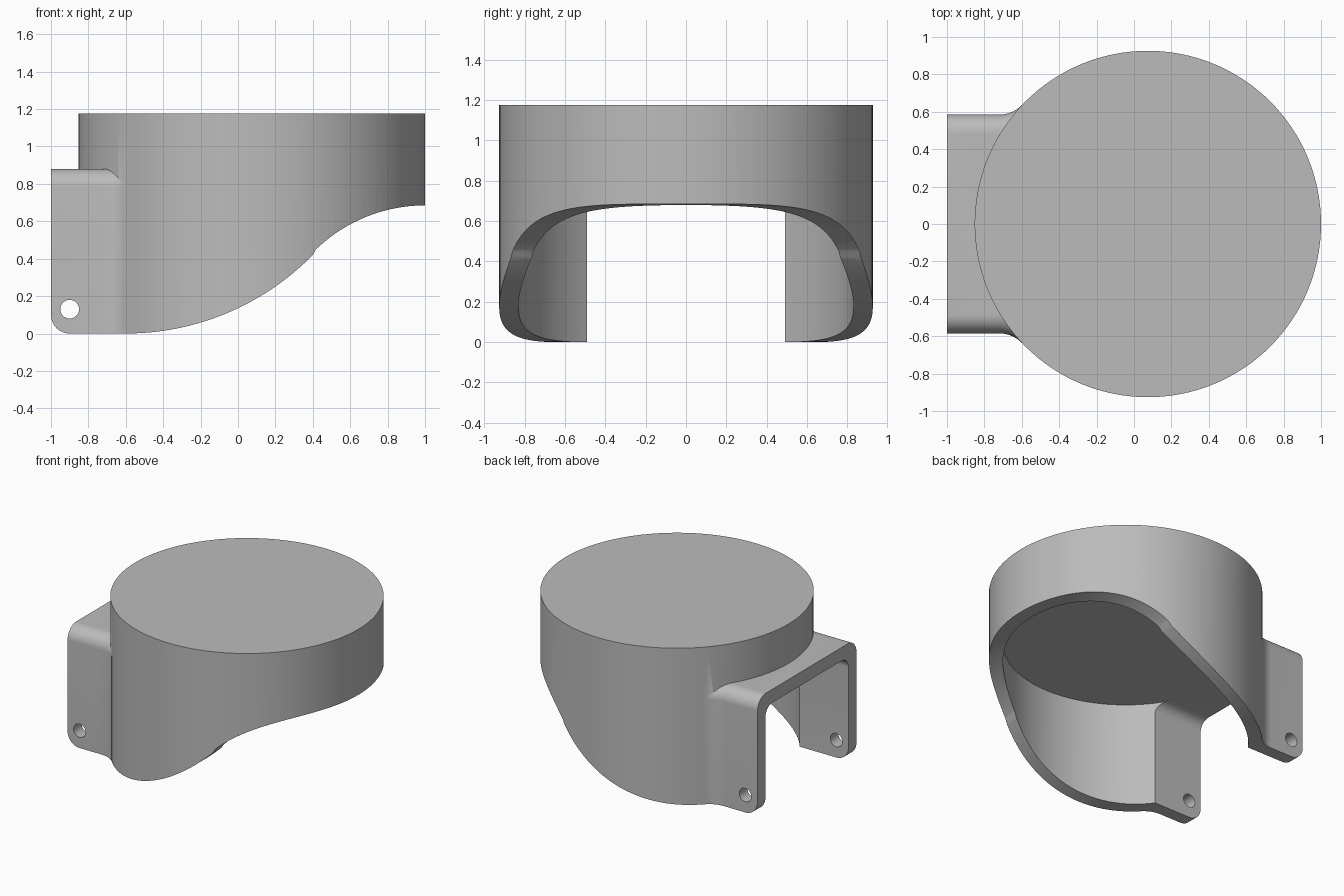
import bpy, bmesh
from math import sin, cos, radians
from mathutils import Matrix, Vector

cube = bpy.data.objects.get("Cube")
if cube:
    bpy.data.objects.remove(cube, do_unlink=True)

CX, RADIUS, WALL = 0.074, 0.926, 0.095
TOP, CEILING, ARM_Y = 1.175, 0.78, 0.585


def arc(cx, cy, r, a0, a1, n):
    """Points on an arc, angles in degrees."""
    steps = [radians(a0 + (a1 - a0) * i / n) for i in range(n + 1)]
    return [(cx + r * cos(a), cy + r * sin(a)) for a in steps]


def add_object(name, bm):
    bmesh.ops.recalc_face_normals(bm, faces=bm.faces)
    mesh = bpy.data.meshes.new(name)
    bm.to_mesh(mesh)
    bm.free()
    obj = bpy.data.objects.new(name, mesh)
    bpy.context.collection.objects.link(obj)
    return obj


def prism(place, start, end):
    """Extrude a 2D profile; place(u, v, w) maps it into space."""
    def build(points):
        bm = bmesh.new()
        face = bm.faces.new([bm.verts.new(place(u, v, start)) for u, v in points])
        new = bmesh.ops.extrude_face_region(bm, geom=[face])["geom"]
        shift = Vector(place(0, 0, end)) - Vector(place(0, 0, start))
        bmesh.ops.translate(bm, vec=shift,
                            verts=[g for g in new if isinstance(g, bmesh.types.BMVert)])
        return bm
    return build


def cylinder(name, radius, z0, z1):
    bm = bmesh.new()
    bmesh.ops.create_cone(bm, cap_ends=True, segments=128, radius1=radius,
                          radius2=radius, depth=z1 - z0,
                          matrix=Matrix.Translation((CX, 0, (z0 + z1) / 2)))
    return add_object(name, bm)


def combine(target, other, operation):
    mod = target.modifiers.new(other.name, 'BOOLEAN')
    mod.operation, mod.solver, mod.object = operation, 'EXACT', other
    bpy.context.view_layer.objects.active = target
    bpy.ops.object.modifier_apply(modifier=mod.name)
    bpy.data.objects.remove(other, do_unlink=True)


def along_x(u, v, w): return (w, u, v)
def along_y(u, v, w): return (u, w, v)
def along_z(u, v, w): return (u, v, w)


# Round cap
cap = cylinder("round_cap", RADIUS, -0.1, TOP)

# Hinge bracket: plan with fillets flaring into the cap, rounded upper edges
side = [(-1, ARM_Y)] + arc(-0.72, ARM_Y + 0.167, 0.167, -90, -43.5, 12)
plan = side + [(-0.45, 0.5), (-0.45, -0.5)] + [(x, -y) for x, y in reversed(side)]
bm = prism(along_z, -0.1, CEILING + 0.1)(plan)
rim = [e for e in bm.edges
       if all(v.co.z > 0.5 and abs(v.co.y) > 0.55 for v in e.verts)
       and abs(e.verts[0].co.x - e.verts[1].co.x) > 0.001]
bmesh.ops.bevel(bm, geom=rim, offset=0.1, offset_type='OFFSET', segments=10,
                profile=0.5, affect='EDGES', clamp_overlap=False)
combine(cap, add_object("hinge_bracket", bm), 'UNION')

# Hollow inside the cap
combine(cap, cylinder("cap_hollow", RADIUS - WALL, -0.3, CEILING), 'DIFFERENCE')

# Passage between the bracket arms
inner, r = ARM_Y - WALL, 0.08
arch = ([(inner, -0.3)] + arc(inner - r, CEILING - r, r, 0, 90, 10)
        + arc(r - inner, CEILING - r, r, 90, 180, 10) + [(-inner, -0.3)])
combine(cap, add_object("passage", prism(along_x, -1.2, 0)(arch)), 'DIFFERENCE')

# Sweeping lower edge, with rounded arm corners
edge = ([(-1.2, -0.3), (-1.2, 0.1)] + arc(-0.9, 0.1, 0.1, 180, 270, 12)
        + arc(-0.6, 1.4, 1.4, -90, -44.4, 32)
        + arc(1, -0.155, 0.84, 135.6, 90, 32)[1:] + [(1.2, 0.685), (1.2, -0.3)])
combine(cap, add_object("lower_cut", prism(along_y, -1.2, 1.2)(edge)), 'DIFFERENCE')

# Pin holes
hole = arc(-0.9, 0.13, 0.05, 0, 348.75, 31)
combine(cap, add_object("pin_hole", prism(along_y, -1.2, 1.2)(hole)), 'DIFFERENCE')

# Finish
grey = bpy.data.materials.new("plain_grey")
grey.use_nodes = True
colour = (0.5, 0.5, 0.5, 1)
grey.diffuse_color = colour
grey.node_tree.nodes["Principled BSDF"].inputs["Base Color"].default_value = colour
cap.data.materials.clear()
cap.data.materials.append(grey)
bpy.ops.object.select_all(action='DESELECT')
cap.select_set(True)
bpy.context.view_layer.objects.active = cap
bpy.ops.object.shade_smooth_by_angle(angle=radians(30))
